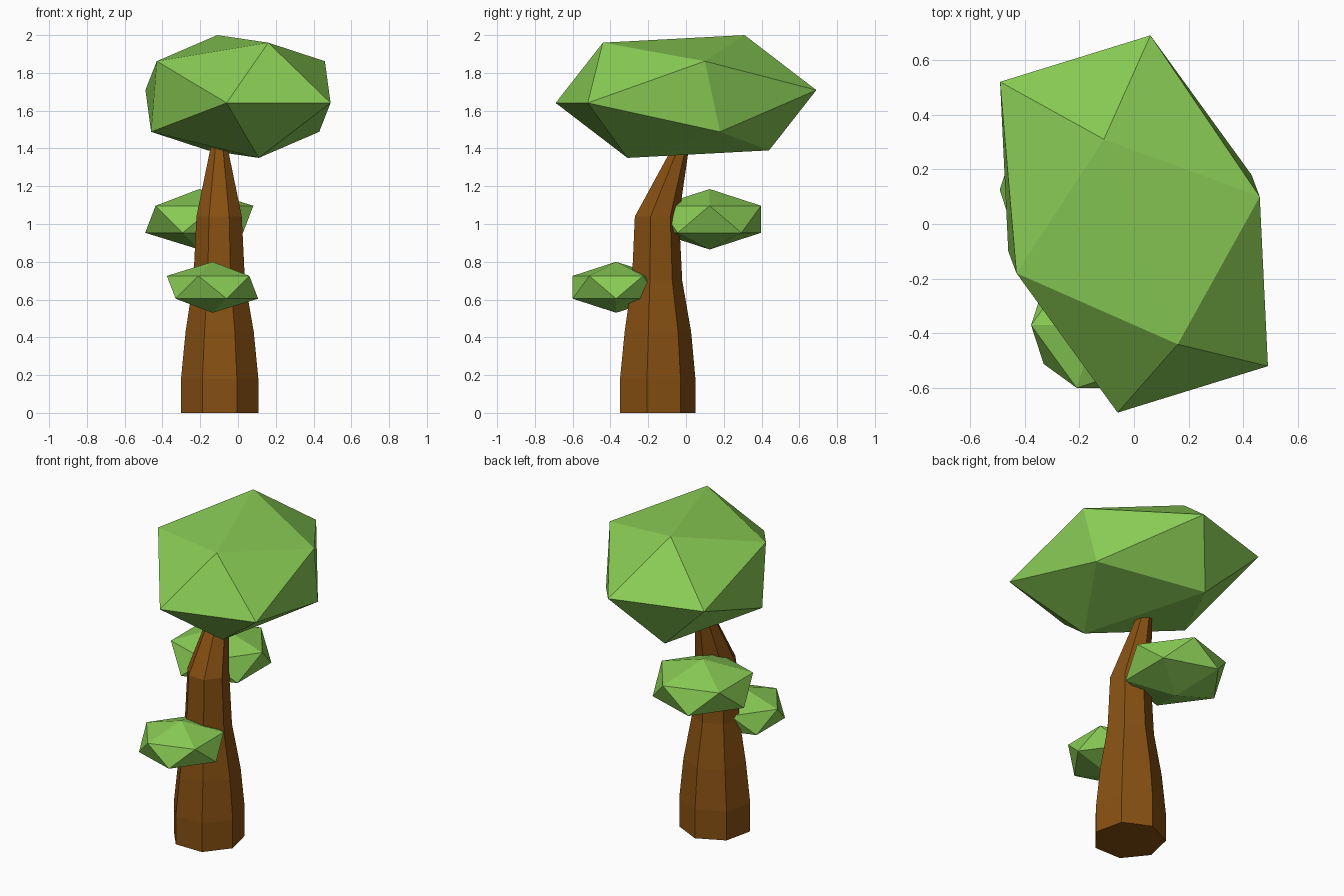
import bpy, bmesh
from math import cos, sin, tau, pi
from mathutils import Vector

if "Cube" in bpy.data.objects:
    bpy.data.objects.remove(bpy.data.objects["Cube"])


def material(name, color):
    mat = bpy.data.materials.new(name)
    mat.diffuse_color = color
    mat.use_nodes = True
    mat.node_tree.nodes["Principled BSDF"].inputs["Base Color"].default_value = mat.diffuse_color
    return mat


green = material("leaf_green", (0.25, 0.60, 0.09, 1))
brown = material("bark_brown", (0.24, 0.08, 0.006, 1))


def finish(name, bm, mat):
    bmesh.ops.recalc_face_normals(bm, faces=bm.faces)
    mesh = bpy.data.meshes.new(name)
    bm.to_mesh(mesh)
    bm.free()
    mesh.materials.append(mat)
    obj = bpy.data.objects.new(name, mesh)
    bpy.context.collection.objects.link(obj)


def foliage(name, center, half_points):
    """Twenty-sided clump: six points and their opposites, hulled."""
    bm = bmesh.new()
    for p in half_points:
        for s in (1, -1):
            bm.verts.new(Vector(center) + s * Vector(p))
    bmesh.ops.convex_hull(bm, input=bm.verts)
    finish(name, bm, green)


def bush(name, center, radius, turn):
    """Flattened icosahedron standing on its pole."""
    ring = [(0.8944 * radius * cos(turn + k * tau / 5),
             0.8944 * radius * sin(turn + k * tau / 5),
             0.4472 * radius * 0.5) for k in range(5)]
    foliage(name, center, [(0, 0, radius * 0.5)] + ring)


# Trunk: seven-sided rings (centre x, centre y, z, radius), bending back at the top
rings = [(-0.097, -0.16, 0.0, 0.21), (-0.097, -0.16, 0.18, 0.21),
         (-0.097, -0.158, 0.43, 0.185), (-0.10, -0.16, 0.70, 0.14),
         (-0.10, -0.16, 1.04, 0.123), (-0.10, -0.025, 1.42, 0.043)]
N = 7
bm = bmesh.new()
loops = [[bm.verts.new((x + r * cos(pi / 2 + k * tau / N),
                        y + r * sin(pi / 2 + k * tau / N), z))
          for k in range(N)] for x, y, z, r in rings]
for low, high in zip(loops, loops[1:]):
    for k in range(N):
        j = (k + 1) % N
        bm.faces.new((low[k], low[j], high[j], high[k]))
bm.faces.new(loops[0][::-1])
bm.faces.new(loops[-1])
finish("trunk", bm, brown)

# Main canopy: skewed icosahedron
foliage("canopy", (0, 0, 1.675),
        [(-0.11, 0.31, 0.325), (0.16, -0.44, 0.285), (0.46, 0.10, 0.187),
         (-0.43, -0.18, 0.187), (0.06, 0.69, 0.034), (-0.49, 0.52, 0.034)])

# Side bushes
bush("back_bush", (-0.205, 0.125, 1.025), 0.32, 0)
bush("front_bush", (-0.135, -0.37, 0.665), 0.27, pi)
